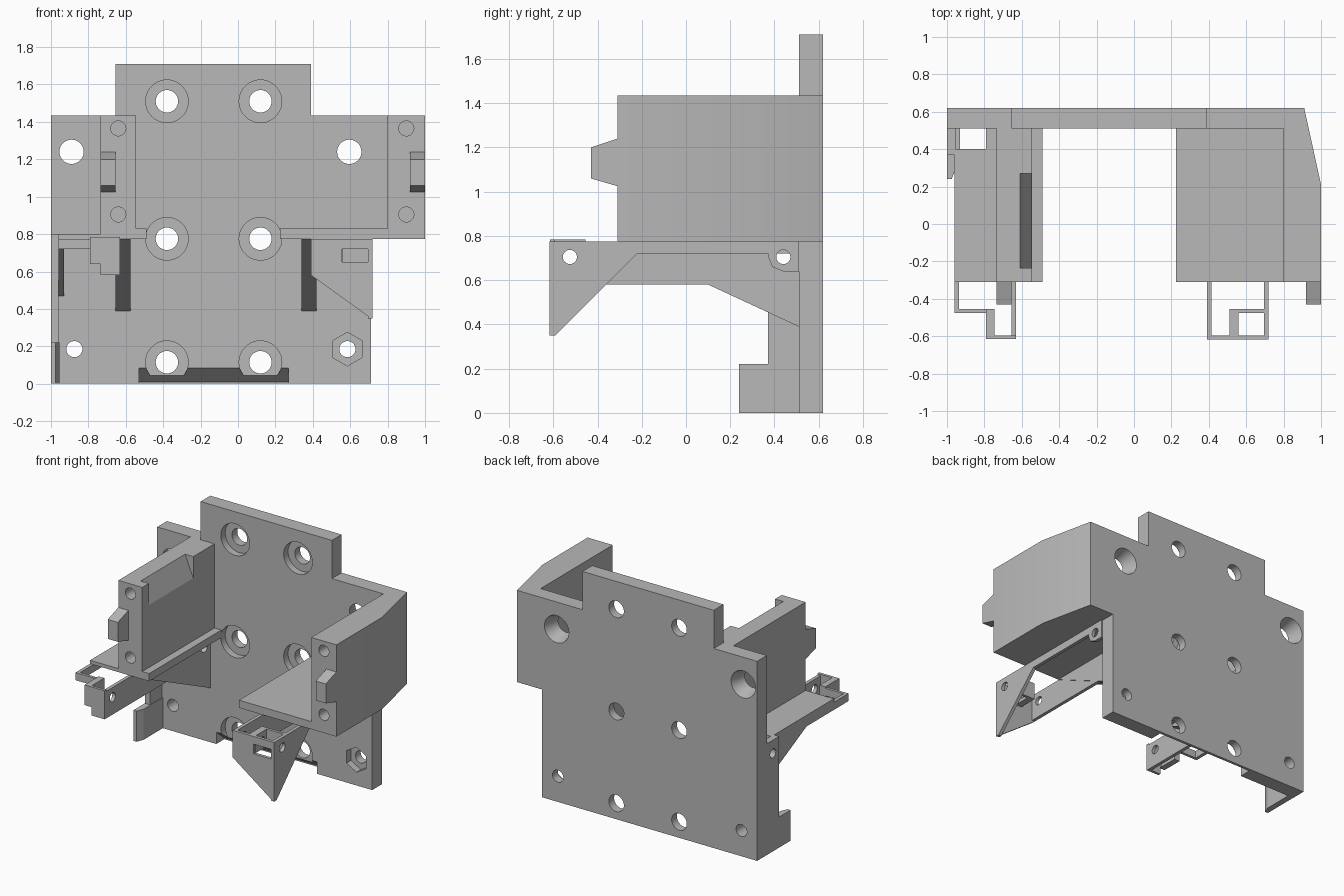
import bpy, bmesh, math
from mathutils import Matrix, Vector

cube = bpy.data.objects.get("Cube")
if cube:
    bpy.data.objects.remove(cube, do_unlink=True)

grey = bpy.data.materials.new("plain grey")
grey.use_nodes = True
GREY = (0.48, 0.48, 0.48, 1)
grey.diffuse_color = GREY
grey.node_tree.nodes["Principled BSDF"].inputs["Base Color"].default_value = GREY


def finish(name, bm):
    bmesh.ops.recalc_face_normals(bm, faces=bm.faces)
    mesh = bpy.data.meshes.new(name)
    bm.to_mesh(mesh)
    bm.free()
    mesh.materials.append(grey)
    obj = bpy.data.objects.new(name, mesh)
    bpy.context.collection.objects.link(obj)
    return obj


def prism(name, outline, axis, lo, hi):
    """Extrude a 2D outline (remaining axes in xyz order) along one axis."""
    bm = bmesh.new()
    verts = []
    for p in outline:
        co = list(p)
        co.insert("xyz".index(axis), lo)
        verts.append(bm.verts.new(co))
    face = bm.faces.new(verts)
    new = bmesh.ops.extrude_face_region(bm, geom=[face])["geom"]
    shift = Vector([hi - lo if a == axis else 0 for a in "xyz"])
    bmesh.ops.translate(bm, vec=shift, verts=[v for v in new if isinstance(v, bmesh.types.BMVert)])
    return finish(name, bm)


def box(name, x0, x1, y0, y1, z0, z1):
    return prism(name, [(x0, y0), (x1, y0), (x1, y1), (x0, y1)], "z", z0, z1)


def cylinder(name, centre, r1, r2, depth, axis="y", sides=40):
    """r1 is the radius at the low end of the axis."""
    bm = bmesh.new()
    turn = Matrix.Rotation(-math.pi / 2, 4, "X") if axis == "y" else Matrix.Rotation(math.pi / 2, 4, "Y")
    bmesh.ops.create_cone(bm, cap_ends=True, segments=sides, radius1=r1, radius2=r2,
                          depth=depth, matrix=Matrix.Translation(centre) @ turn)
    return finish(name, bm)


def cut(obj, cutter):
    mod = obj.modifiers.new("cut", "BOOLEAN")
    mod.operation, mod.solver, mod.object = "DIFFERENCE", "EXACT", cutter
    with bpy.context.temp_override(object=obj, active_object=obj, selected_objects=[obj]):
        bpy.ops.object.modifier_apply(modifier=mod.name)
    bpy.data.objects.remove(cutter, do_unlink=True)


FRONT, BACK = 0.51, 0.62      # mounting plate faces
NOSE = -0.31                  # front of both side walls
SHELF, TOP = 0.775, 1.435

# Mounting plate with stepped outline
plate = prism("mounting_plate",
              [(-1, 0), (0.71, 0), (0.71, SHELF), (0.91, SHELF), (0.91, TOP), (0.39, TOP),
               (0.39, 1.71), (-0.655, 1.71), (-0.655, TOP), (-1, TOP)], "y", FRONT, BACK)

# Six counterbored bolt holes
for x in (-0.38, 0.12):
    for z in (0.115, 0.775, 1.51):
        cut(plate, cylinder("bolt_cutter", (x, 0.56, z), 0.06, 0.06, 0.3))
        cut(plate, cylinder("bore_cutter", (x, 0.5, z), 0.114, 0.114, 0.12))
# Two holes that widen towards the back
for x in (-0.89, 0.595):
    cut(plate, cylinder("cone_cutter", (x, 0.565, 1.24), 0.062, 0.1, 0.13))
# Two small holes, one with a nut pocket
for x in (-0.875, 0.585):
    cut(plate, cylinder("screw_cutter", (x, 0.56, 0.185), 0.043, 0.043, 0.3))
cut(plate, cylinder("nut_cutter", (0.585, 0.5, 0.185), 0.09, 0.09, 0.12, sides=6))
# Sloping relief along the bottom edge
cut(plate, prism("relief_cutter", [(0.5, 0.085), (FRONT, 0.085), (0.6, 0.01), (0.6, -0.02), (0.5, -0.02)],
                 "x", -0.53, 0.27))

# Side walls
left_wall = prism("tapered_wall", [(0.8, NOSE), (1, NOSE), (1, 0.21), (0.91, BACK), (0.8, BACK)],
                  "z", SHELF, TOP)
right_wall = box("straight_wall", -0.735, -0.545, NOSE, FRONT, SHELF, TOP)
cut(right_wall, prism("wedge_cutter", [(-0.61, 1.45), (-0.61, TOP), (-0.545, 1.28), (-0.5, 1.28), (-0.5, 1.45)],
                      "y", -0.235, 0.27))
for wall, x in ((left_wall, 0.9), (right_wall, -0.64)):
    for z in (0.905, 1.365):
        cut(wall, cylinder("pilot_cutter", (x, NOSE, z), 0.04, 0.04, 0.4))

# Locating pegs on the wall fronts
for name, x in (("left_peg", 0.92), ("right_peg", -0.735)):
    prism(name, [(NOSE, 1.025), (-0.43, 1.06), (-0.43, 1.2), (NOSE, 1.24)], "x", x, x + 0.08)

# Shelves
box("left_shelf", 0.225, 0.8, NOSE, FRONT, SHELF, 0.83)
box("right_inner_ledge", -0.545, -0.49, NOSE, FRONT, SHELF, 0.83)
right_shelf = box("right_shelf", -0.96, -0.545, NOSE, FRONT, SHELF, 0.8)
cut(right_shelf, box("slot_cutter", -0.955, -0.79, 0.4, 0.6, 0.7, 0.9))

drilled = []   # parts crossed by the two sideways holes

# Triangular ribs under the shelves
for name, x in (("left_rib", 0.34), ("right_rib", -0.655)):
    drilled.append(prism(name, [(FRONT, 0.39), (FRONT, SHELF), (NOSE, SHELF)], "x", x, x + 0.08))
drilled.append(prism("outer_rib", [(FRONT, 0.47), (FRONT, SHELF), (0, SHELF), (0, 0.72)], "x", -0.96, -0.93))

# Thin inner rails
RAIL = [(-0.615, 0.58), (0.1, 0.58), (FRONT, 0.39), (FRONT, SHELF), (-0.615, SHELF)]
drilled.append(prism("left_inner_rail", RAIL, "x", 0.39, 0.415))
drilled.append(prism("right_inner_rail", RAIL, "x", -0.655, -0.63))

# Left front pocket: outer rail, slanted front panel and inner block
drilled.append(prism("left_outer_rail", [(-0.615, 0.35), (-0.59, 0.35), (-0.22, 0.72), (FRONT, 0.72),
                                         (FRONT, SHELF), (-0.615, SHELF)], "x", 0.695, 0.72))
panel = prism("left_front_panel", [(0.39, 0.58), (0.71, 0.35), (0.72, 0.35), (0.72, SHELF), (0.39, SHELF)],
              "y", -0.617, -0.595)
cut(panel, box("window_cutter", 0.555, 0.695, -0.7, -0.5, 0.65, 0.72))
drilled.append(box("left_pocket_block", 0.51, 0.56, -0.6, -0.455, 0.65, SHELF))
box("left_pocket_back", 0.51, 0.7, -0.475, -0.455, 0.65, SHELF)

# Right front pocket
prism("right_front_panel", [(-0.63, 0.58), (-0.735, 0.58), (-0.735, 0.64), (-0.79, 0.64),
                            (-0.79, 0.785), (-0.63, 0.785)], "y", -0.615, -0.595)
drilled.append(box("right_pocket_block", -0.79, -0.745, -0.6, -0.455, 0.64, 0.785))
box("right_pocket_back", -0.96, -0.79, -0.475, -0.455, 0.72, SHELF)
box("right_outer_rail", -0.96, -0.935, -0.475, FRONT, 0.72, SHELF)

# Rounded screw tabs at the back of the outer rails
TAB = [(0.37, SHELF), (0.37, 0.71), (0.39, 0.66), (0.44, 0.64), (FRONT, 0.64), (FRONT, SHELF)]
drilled.append(prism("left_tab", TAB, "x", 0.695, 0.72))

# Side flange with a longer chamfered foot
drilled.append(box("flange", -1, -0.96, 0.37, FRONT, 0.22, 0.8))
prism("flange_foot", [(-1, 0.24), (-0.975, 0.24), (-0.955, 0.29), (-0.955, FRONT), (-1, FRONT)], "z", 0, 0.22)

# Sideways screw holes
for part in drilled:
    for y in (-0.525, 0.44):
        cut(part, cylinder("side_cutter", (0, y, 0.705), 0.032, 0.032, 3, axis="x", sides=24))

# Smooth only the round holes
for obj in list(bpy.context.collection.objects):
    if obj.type == "MESH" and obj.data.materials and obj.data.materials[0] == grey:
        with bpy.context.temp_override(object=obj, active_object=obj, selected_objects=[obj],
                                       selected_editable_objects=[obj]):
            bpy.ops.object.shade_smooth_by_angle(angle=math.radians(20))
